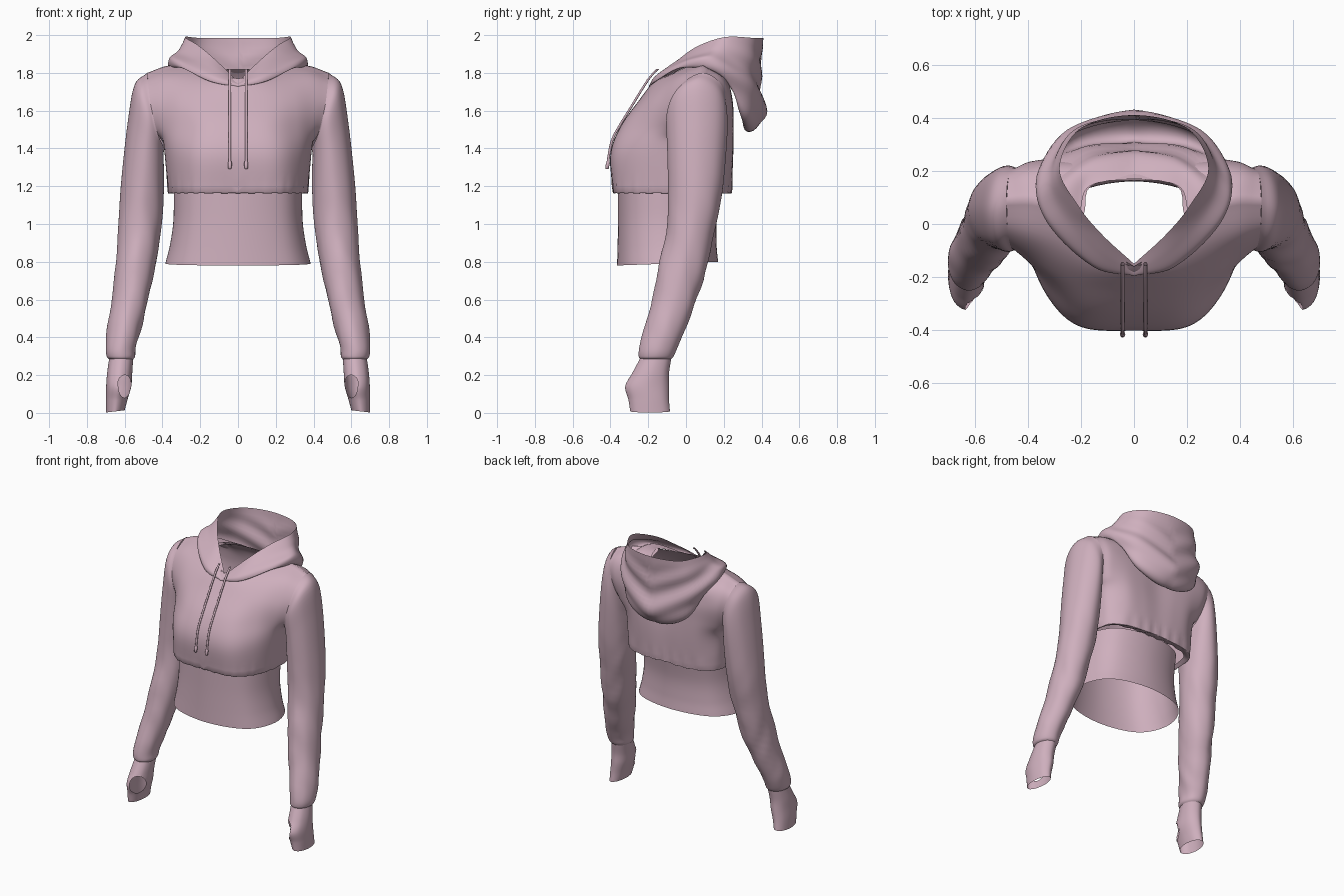
import bpy, bmesh, math
from mathutils import Vector, noise

pink = bpy.data.materials.new("dusty pink fabric")
pink.diffuse_color = (0.62, 0.43, 0.51, 1)


def spline(pts, n, closed=False):
    """Smooth curve through points; ends lying on x = 0 continue mirrored."""
    pts = [Vector(p) for p in pts]

    def ghost(a, b):
        return Vector((-b.x, b.y, b.z)) if abs(a.x) < 1e-6 else 2 * a - b
    if closed:
        p = [pts[-1]] + pts + pts[:2]
    else:
        p = [ghost(pts[0], pts[1])] + pts + [ghost(pts[-1], pts[-2])]
    out = []
    for i in range(1, len(p) - 2):
        a, b, c, d = p[i - 1:i + 3]
        for k in range(n):
            t = k / n
            out.append(0.5 * (2 * b + (c - a) * t + (2 * a - 5 * b + 4 * c - d) * t * t
                              + (3 * b - a - 3 * c + d) * t ** 3))
    if not closed:
        out.append(pts[-1])
    return out


def patch(bm, net, n=6, closed=False, sides=(1, -1)):
    """Smooth surface through a net of rows, optionally mirrored in x."""
    rows = [spline(r, n, closed) for r in net]
    cols = [spline(c, n) for c in zip(*rows)]
    for s in sides:
        vs = [[bm.verts.new((s * p.x, p.y, p.z)) for p in c] for c in cols]
        for i in range(len(vs) - (0 if closed else 1)):
            a, b = vs[i], vs[(i + 1) % len(vs)]
            for j in range(len(a) - 1):
                f = [a[j], b[j], b[j + 1], a[j + 1]]
                bm.faces.new(f if s > 0 else f[::-1])


def ring(x0, x1, y0, y1, z, tilt=0, power=1.0, tilt_y=0):
    """Eight points round an oval, starting on the inner (low x) side."""
    out = []
    for k in range(8):
        c, s = math.cos(k * math.pi / 4), math.sin(k * math.pi / 4)
        ex = math.copysign(abs(c) ** power, c) if abs(c) > 1e-6 else 0
        ey = math.copysign(abs(s) ** power, s) if abs(s) > 1e-6 else 0
        out.append(((x0 + x1) / 2 - ex * (x1 - x0) / 2,
                    (y0 + y1) / 2 - ey * (y1 - y0) / 2, z - tilt * c - tilt_y * s))
    return out


def finish(bm, name, wrinkle=None):
    bmesh.ops.remove_doubles(bm, verts=bm.verts, dist=0.0005)
    bmesh.ops.recalc_face_normals(bm, faces=bm.faces)
    bm.normal_update()
    if wrinkle:
        for v in bm.verts:
            q = Vector((abs(v.co.x), v.co.y, v.co.z))
            v.co += v.normal * wrinkle(q)
    me = bpy.data.meshes.new(name)
    bm.to_mesh(me)
    bm.free()
    me.materials.append(pink)
    ob = bpy.data.objects.new(name, me)
    bpy.context.collection.objects.link(ob)
    bpy.context.view_layer.objects.active = ob
    ob.select_set(True)
    bpy.ops.object.shade_smooth_by_angle(angle=math.radians(60))
    ob.select_set(False)


# Waistband
bm = bmesh.new()
patch(bm, [ring(-.385, .385, -.365, .17, .79, power=.85, tilt_y=.01),
           ring(-.36, .36, -.362, .162, .89, power=.85),
           ring(-.342, .342, -.36, .163, 1.02, power=.85),
           ring(-.34, .34, -.36, .19, 1.185, power=.85)], 8, True, (1,))
finish(bm, "waistband")

# Bodice: front half net runs centre to armhole, back half armhole to centre
front = [
    [(0, -.385, 1.17), (.2, -.375, 1.17), (.31, -.28, 1.17), (.365, -.12, 1.17), (.37, .05, 1.17)],
    [(0, -.40, 1.37), (.2, -.385, 1.37), (.32, -.28, 1.38), (.385, -.13, 1.39), (.388, .05, 1.40)],
    [(0, -.345, 1.52), (.18, -.33, 1.52), (.31, -.24, 1.52), (.39, -.15, 1.50), (.425, -.085, 1.48)],
    [(0, -.245, 1.66), (.17, -.23, 1.66), (.30, -.18, 1.66), (.40, -.125, 1.64), (.46, -.09, 1.62)],
    [(0, -.185, 1.74), (.13, -.16, 1.75), (.27, -.09, 1.77), (.39, -.045, 1.77), (.475, -.025, 1.74)],
    [(0, -.16, 1.77), (.11, -.09, 1.79), (.2, .03, 1.84), (.36, .09, 1.84), (.48, .09, 1.80)]]
back = [
    [(.37, .05, 1.17), (.345, .16, 1.17), (.25, .22, 1.17), (.12, .24, 1.17), (0, .24, 1.175)],
    [(.388, .05, 1.40), (.36, .16, 1.39), (.26, .235, 1.38), (.13, .25, 1.37), (0, .245, 1.37)],
    [(.41, .16, 1.48), (.37, .21, 1.50), (.27, .245, 1.52), (.14, .25, 1.52), (0, .24, 1.52)],
    [(.44, .21, 1.62), (.39, .235, 1.65), (.28, .245, 1.66), (.14, .245, 1.66), (0, .24, 1.66)],
    [(.47, .185, 1.74), (.40, .195, 1.77), (.28, .20, 1.78), (.16, .21, 1.76), (0, .22, 1.75)],
    [(.48, .09, 1.80), (.36, .09, 1.84), (.2, .03, 1.84), (.165, .14, 1.82), (0, .17, 1.82)]]
bm = bmesh.new()
for net in (front, back):
    patch(bm, net)
    # gathered hem tucked in to the waistband
    hem = net[0]
    tuck = [(x * .92, y * (.93 if y < 0 else .78), 1.18) for x, y, z in hem]
    roll = [(x * .985, y * .98, z - .007) for x, y, z in hem]
    patch(bm, [tuck, roll, hem])
finish(bm, "bodice", lambda q: .004 * math.sin(q.x * 75 + q.y * 60)
       * max(0, 1 - abs(q.z - 1.19) / .07))

# Sleeves: start on the armhole loop shared with the bodice
armhole = [r[4] for r in front[1:]] + [r[0] for r in back[4:1:-1]]
bm = bmesh.new()
patch(bm, [armhole,
           ring(.395, .548, -.105, .22, 1.55, .185),
           ring(.392, .585, -.10, .215, 1.41, .12),
           ring(.392, .618, -.095, .195, 1.2, .03),
           ring(.402, .635, -.10, .16, 1.0),
           ring(.45, .655, -.16, .09, .7),
           ring(.51, .69, -.215, .0, .46),
           ring(.54, .70, -.245, -.045, .35),
           ring(.545, .695, -.25, -.065, .30),
           ring(.555, .68, -.24, -.08, .283)], 6, True)
finish(bm, "sleeves", lambda q: .008 * noise.noise(Vector((q.x * 9, q.y * 9, q.z * 5 + q.y * 12)))
       * min(1, max(0, (1.35 - q.z) * 2)) * min(1, max(0, (q.z - .28) * 8)))

# Cuffs with thumb holes
bm = bmesh.new()
patch(bm, [ring(.555, .682, -.243, -.078, .288),
           ring(.56, .693, -.285, -.09, .21),
           ring(.565, .698, -.322, -.09, .14),
           ring(.585, .70, -.305, -.09, .07),
           ring(.60, .70, -.295, -.085, .008, -.006)], 10, True)


def hole(p):
    """Position relative to the thumb hole's oval; length below 1 is open."""
    x, y = abs(p.x), p.y
    if (x - .645) * -.5 + (y + .2) * -.85 < 0:
        return None
    return Vector((((x - .595) * .85 - (y + .285) * .5) / .052, (p.z - .14) / .06))


gone = [f for f in bm.faces if (h := hole(f.calc_center_median())) and h.length < 1]
bmesh.ops.delete(bm, geom=gone, context='FACES')
for v in bm.verts:
    h = hole(v.co)
    if v.is_boundary and h and .05 < v.co.z < .23:
        d = h / h.length - h
        side = 1 if v.co.x > 0 else -1
        v.co += Vector((d.x * .044 * side, -d.x * .026, d.y * .06))
finish(bm, "cuffs")

# Hood lying open on the back: rows run from neck seam, round the bag, up to the rim
E = 1e-5  # just off centre, so the front keeps its V
hood = [
    [(E, -.16, 1.77), (.11, -.09, 1.79), (.2, .0, 1.83), (.2, .06, 1.84), (.165, .14, 1.82), (0, .17, 1.82)],
    [(E, -.17, 1.75), (.13, -.13, 1.775), (.26, -.01, 1.845), (.27, .13, 1.84), (.17, .245, 1.76), (0, .265, 1.72)],
    [(E, -.19, 1.725), (.15, -.16, 1.755), (.31, -.01, 1.83), (.345, .18, 1.79), (.21, .30, 1.57), (0, .315, 1.50)],
    [(E, -.195, 1.735), (.155, -.15, 1.79), (.33, .03, 1.87), (.355, .18, 1.86), (.25, .345, 1.66), (0, .42, 1.56)],
    [(E, -.18, 1.745), (.14, -.10, 1.83), (.28, .06, 1.90), (.31, .20, 1.92), (.235, .345, 1.82), (0, .395, 1.75)],
    [(E, -.15, 1.755), (.12, -.04, 1.87), (.21, .07, 1.945), (.28, .21, 1.99), (.2, .36, 1.985), (0, .41, 1.985)]]
bm = bmesh.new()
patch(bm, hood, 8)
finish(bm, "hood", lambda q: .009 * math.sin(q.z * 38 - q.x * 18 + q.y * 8)
       * min(1, max(0, (q.y + .05) * 4)) * min(1, max(0, (1.96 - q.z) * 8)))

# Drawstrings with thicker tips
bm = bmesh.new()
path = [(-.15, 1.82, .007), (-.20, 1.765, .007), (-.29, 1.62, .007), (-.378, 1.475, .007),
        (-.402, 1.40, .007), (-.412, 1.335, .007), (-.413, 1.325, .010), (-.418, 1.295, .009), (-.418, 1.29, .001)]
patch(bm, [ring(.043 - r, .043 + r, y - r, y + r, z) for y, z, r in path], 2, True)
finish(bm, "drawstrings")
